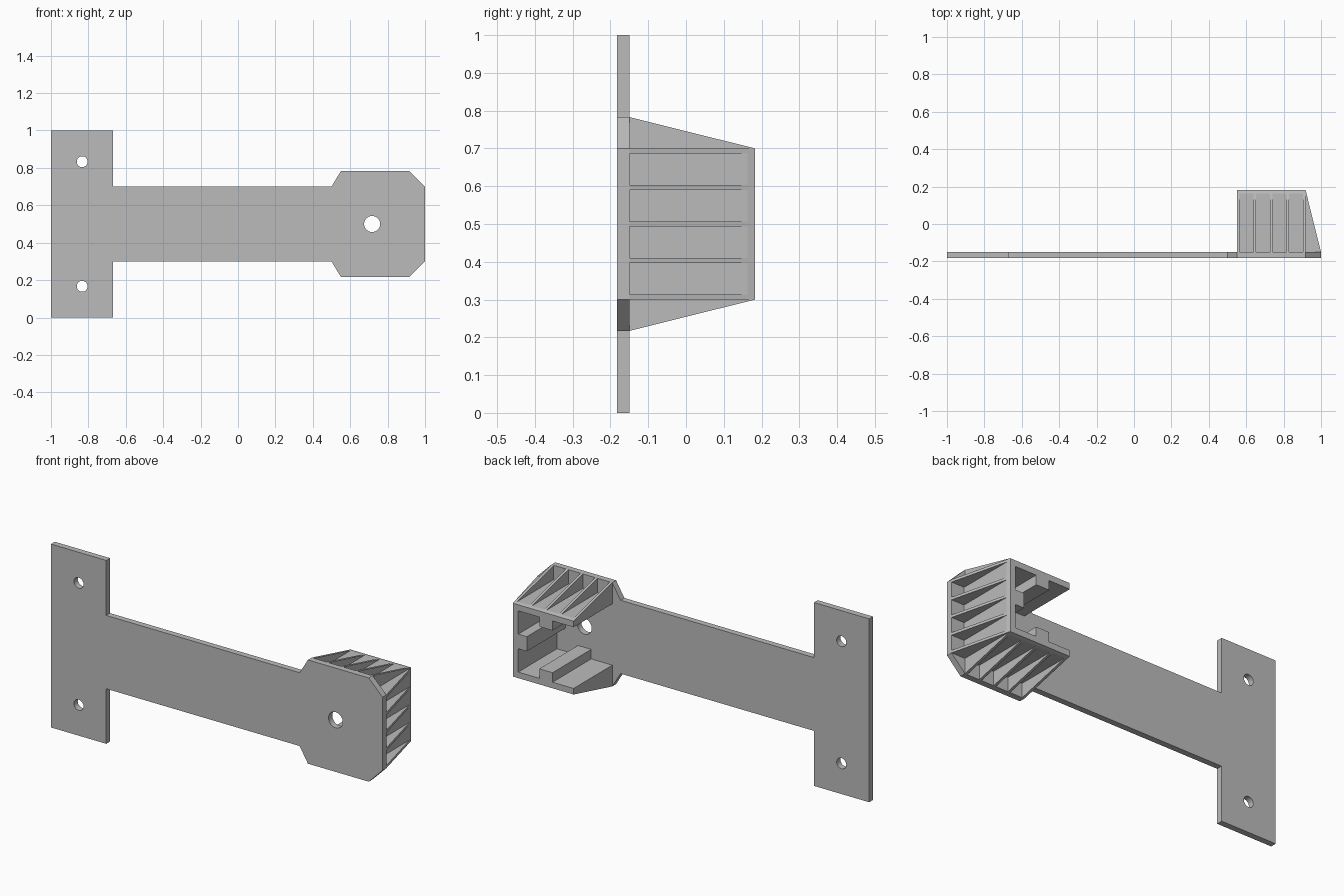
import bpy
import bmesh
import math
from mathutils import Matrix, Vector

cube = bpy.data.objects.get("Cube")
if cube:
    bpy.data.objects.remove(cube, do_unlink=True)

grey = bpy.data.materials.new("plain_grey")
grey.use_nodes = True
colour = (0.5, 0.5, 0.5, 1)
grey.diffuse_color = colour
grey.node_tree.nodes["Principled BSDF"].inputs["Base Color"].default_value = colour

# Main dimensions
FRONT, SEAT, BACK = -0.183, -0.15, 0.183      # plate front, plate back, socket rim
LEFT, RIGHT, LOW, HIGH = 0.55, 0.917, 0.3, 0.7  # socket outer box
WALL, FLARE = 0.033, 0.083
MID_X, MID_Z = (LEFT + RIGHT - WALL) / 2, 0.5


def finish(bm, name):
    bmesh.ops.recalc_face_normals(bm, faces=bm.faces)
    mesh = bpy.data.meshes.new(name)
    bm.to_mesh(mesh)
    bm.free()
    mesh.materials.append(grey)
    obj = bpy.data.objects.new(name, mesh)
    bpy.context.collection.objects.link(obj)
    return obj


def prism(bm, outline, offset):
    """Extrude a closed 3D outline along an offset."""
    face = bm.faces.new([bm.verts.new(p) for p in outline])
    ext = bmesh.ops.extrude_face_region(bm, geom=[face], use_keep_orig=True)
    verts = [g for g in ext["geom"] if isinstance(g, bmesh.types.BMVert)]
    bmesh.ops.translate(bm, verts=verts, vec=offset)


def mirrored(half):
    """Complete an x, z outline by mirroring it about the middle height."""
    return half + [(x, 2 * MID_Z - z) for x, z in reversed(half)]


# Mounting plate with a cross bar and a flared head
half = [(-1, 0), (-0.667, 0), (-0.667, LOW), (0.5, LOW), (LEFT, LOW - FLARE),
        (RIGHT, LOW - FLARE), (1, LOW)]
bm = bmesh.new()
prism(bm, [(x, FRONT, z) for x, z in mirrored(half)], (0, SEAT - FRONT, 0))
plate = finish(bm, "mounting_plate")

# Screw holes
bm = bmesh.new()
for x, z, radius in ((-0.833, 0.167, 0.029), (-0.833, 0.833, 0.029), (MID_X, MID_Z, 0.043)):
    place = Matrix.Translation((x, SEAT, z)) @ Matrix.Rotation(math.pi / 2, 4, "X")
    bmesh.ops.create_cone(bm, cap_ends=True, segments=32, radius1=radius,
                          radius2=radius, depth=0.2, matrix=place)
cutter = finish(bm, "hole_cutter")
cutter.hide_render = True
cut = plate.modifiers.new("holes", "BOOLEAN")
cut.object = cutter
cut.solver = "EXACT"
bpy.context.view_layer.objects.active = plate
plate.select_set(True)
bpy.ops.object.modifier_apply(modifier=cut.name)
bpy.data.objects.remove(cutter, do_unlink=True)
bpy.ops.object.shade_smooth_by_angle(angle=math.radians(30))

# Three-sided socket with a key on the middle of each inner wall
KEY, RISE = 0.04, 0.052
floor, inner = LOW + WALL, RIGHT - WALL
half = [(RIGHT, LOW), (LEFT, LOW), (LEFT, floor),
        (MID_X - KEY, floor), (MID_X - KEY, floor + RISE),
        (MID_X + KEY, floor + RISE), (MID_X + KEY, floor),
        (inner, floor), (inner, MID_Z - KEY), (inner - RISE, MID_Z - KEY)]
bm = bmesh.new()
prism(bm, [(x, SEAT, z) for x, z in mirrored(half)], (0, BACK - SEAT, 0))
finish(bm, "keyed_socket")


# Tapered ribs on the outer walls, over a thin backing skin
def rib_bank(name, corner, along, out, length):
    along, out = Vector(along), Vector(out)
    depth = Vector((0, 1, 0))
    bm = bmesh.new()

    def slab(profile, start, width):
        base = Vector(corner) + along * start
        prism(bm, [base + out * o + depth * y for o, y in profile], along * width)

    rib = 0.014
    for i in range(5):
        slab([(0, SEAT), (FLARE, SEAT), (0, BACK)], i * (length - rib) / 4, rib)
    skin = 0.005
    slope_y = BACK - skin / FLARE * (BACK - SEAT)
    slab([(0, SEAT), (skin, SEAT), (skin, slope_y), (0, BACK)], rib / 2, length - rib)
    finish(bm, name)


rib_bank("top_ribs", (LEFT, 0, HIGH), (1, 0, 0), (0, 0, 1), RIGHT - LEFT)
rib_bank("bottom_ribs", (LEFT, 0, LOW), (1, 0, 0), (0, 0, -1), RIGHT - LEFT)
rib_bank("side_ribs", (RIGHT, 0, LOW), (0, 0, 1), (1, 0, 0), HIGH - LOW)
